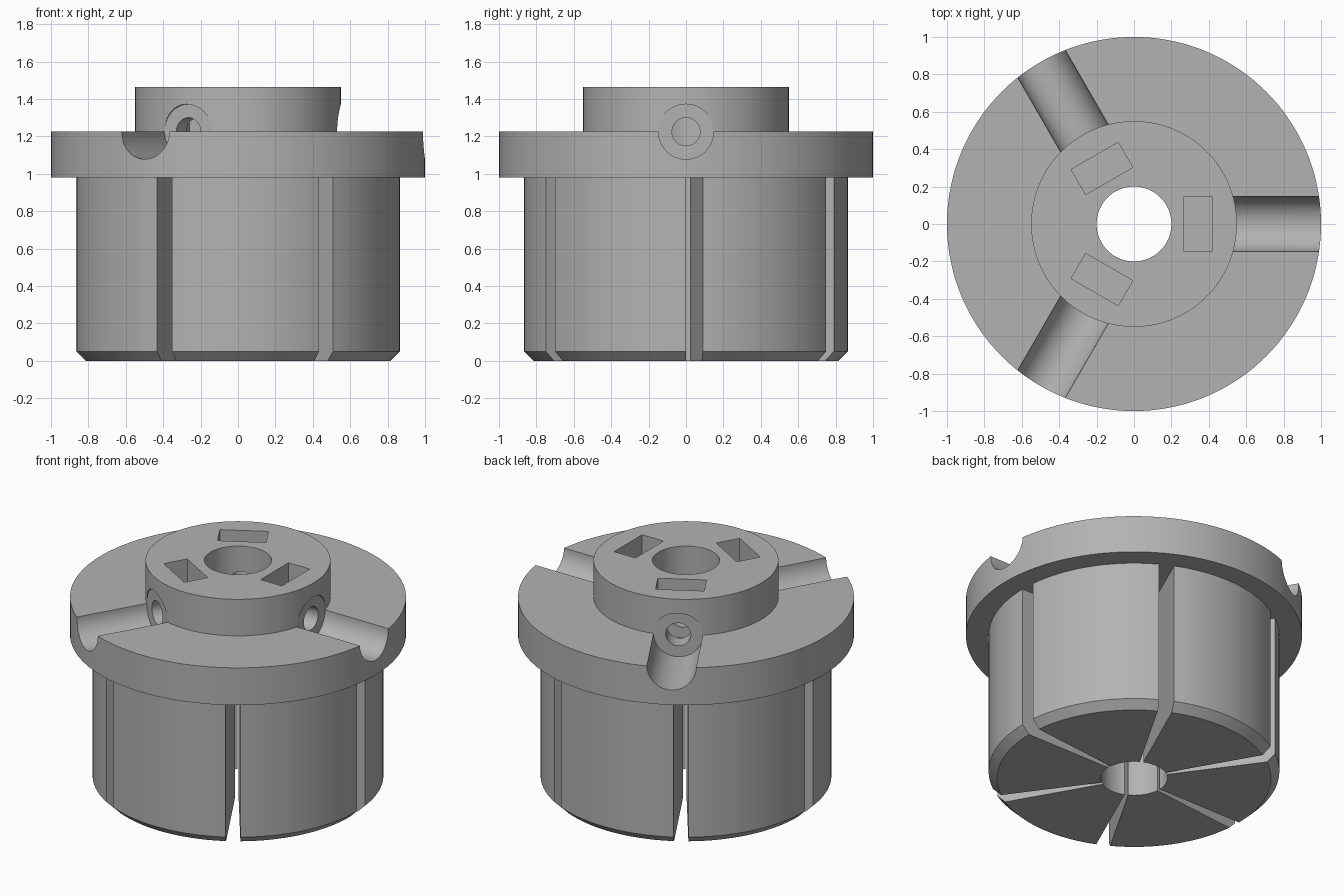
import bpy, bmesh, math
from mathutils import Matrix, Vector

if "Cube" in bpy.data.objects:
    bpy.data.objects.remove(bpy.data.objects["Cube"], do_unlink=True)

grey = bpy.data.materials.new("plain_grey")
grey.use_nodes = True
COLOUR = (0.45, 0.45, 0.45, 1)
grey.diffuse_color = COLOUR
grey.node_tree.nodes["Principled BSDF"].inputs["Base Color"].default_value = COLOUR

BORE, HUB, BARREL = 0.2, 0.55, 0.865
STEP, DECK, TOP = 0.98, 1.225, 1.465
CHAMFER = 0.05


def finish(bm, name):
    bmesh.ops.recalc_face_normals(bm, faces=bm.faces)
    mesh = bpy.data.meshes.new(name)
    bm.to_mesh(mesh)
    bm.free()
    mesh.materials.append(grey)
    ob = bpy.data.objects.new(name, mesh)
    bpy.context.collection.objects.link(ob)
    return ob


def lathe(name, profile, start, sweep, steps):
    """Sweep a closed (radius, height) profile around z."""
    bm = bmesh.new()
    full = sweep == 360
    rings = []
    for i in range(steps if full else steps + 1):
        a = math.radians(start + sweep * i / steps)
        rings.append([bm.verts.new((r * math.cos(a), r * math.sin(a), z)) for r, z in profile])
    n = len(profile)
    for i in range(steps):
        a, b = rings[i], rings[(i + 1) % len(rings)]
        for j in range(n):
            k = (j + 1) % n
            bm.faces.new((a[j], b[j], b[k], a[k]))
    if not full:
        bm.faces.new(rings[0])
        bm.faces.new(rings[-1])
    return finish(bm, name)


def radial_cylinder(name, radius, r0, r1, angle, segments):
    bm = bmesh.new()
    place = (Matrix.Rotation(angle, 4, 'Z') @ Matrix.Translation(((r0 + r1) / 2, 0, DECK))
             @ Matrix.Rotation(math.pi / 2, 4, 'Y'))
    bmesh.ops.create_cone(bm, cap_ends=True, segments=segments, radius1=radius,
                          radius2=radius, depth=r1 - r0, matrix=place)
    return finish(bm, name)


def pocket_box(name, angle):
    bm = bmesh.new()
    size = Vector((0.155, 0.29, 0.6))
    place = (Matrix.Rotation(angle, 4, 'Z') @ Matrix.Translation((0.343, 0, 1.08 + size.z / 2))
             @ Matrix.Diagonal((*size, 1)))
    bmesh.ops.create_cube(bm, size=1, matrix=place)
    return finish(bm, name)


def activate(ob):
    bpy.ops.object.select_all(action='DESELECT')
    ob.select_set(True)
    bpy.context.view_layer.objects.active = ob


def cut(target, cutter):
    cutter.hide_render = True
    activate(target)
    mod = target.modifiers.new("cut", 'BOOLEAN')
    mod.operation = 'DIFFERENCE'
    mod.solver = 'EXACT'
    mod.object = cutter
    bpy.ops.object.modifier_apply(modifier=mod.name)
    bpy.data.objects.remove(cutter, do_unlink=True)


# Flange with raised hub
flange = lathe("flange_and_hub", [(BORE, STEP), (1, STEP), (1, DECK), (HUB, DECK),
                                  (HUB, TOP), (BORE, TOP)], 0, 360, 144)

# Screw channels, screw holes and nut pockets
for i in range(3):
    angle = i * math.tau / 3
    cut(flange, radial_cylinder("channel_cutter", 0.147, 0.53, 1.2, angle, 64))
    cut(flange, radial_cylinder("screw_hole_cutter", 0.075, 0.1, 0.6, angle, 40))
    cut(flange, pocket_box("nut_pocket_cutter", angle))

# Six jaws separated by wedge-shaped slots
jaw_profile = [(BORE, 0), (BARREL - CHAMFER, 0), (BARREL, CHAMFER), (BARREL, STEP), (BORE, STEP)]
parts = [flange]
for i in range(6):
    parts.append(lathe(f"jaw_{i + 1}", jaw_profile, i * 60 + 6, 54, 22))

for ob in parts:
    activate(ob)
    bpy.ops.object.shade_smooth_by_angle(angle=math.radians(30))
